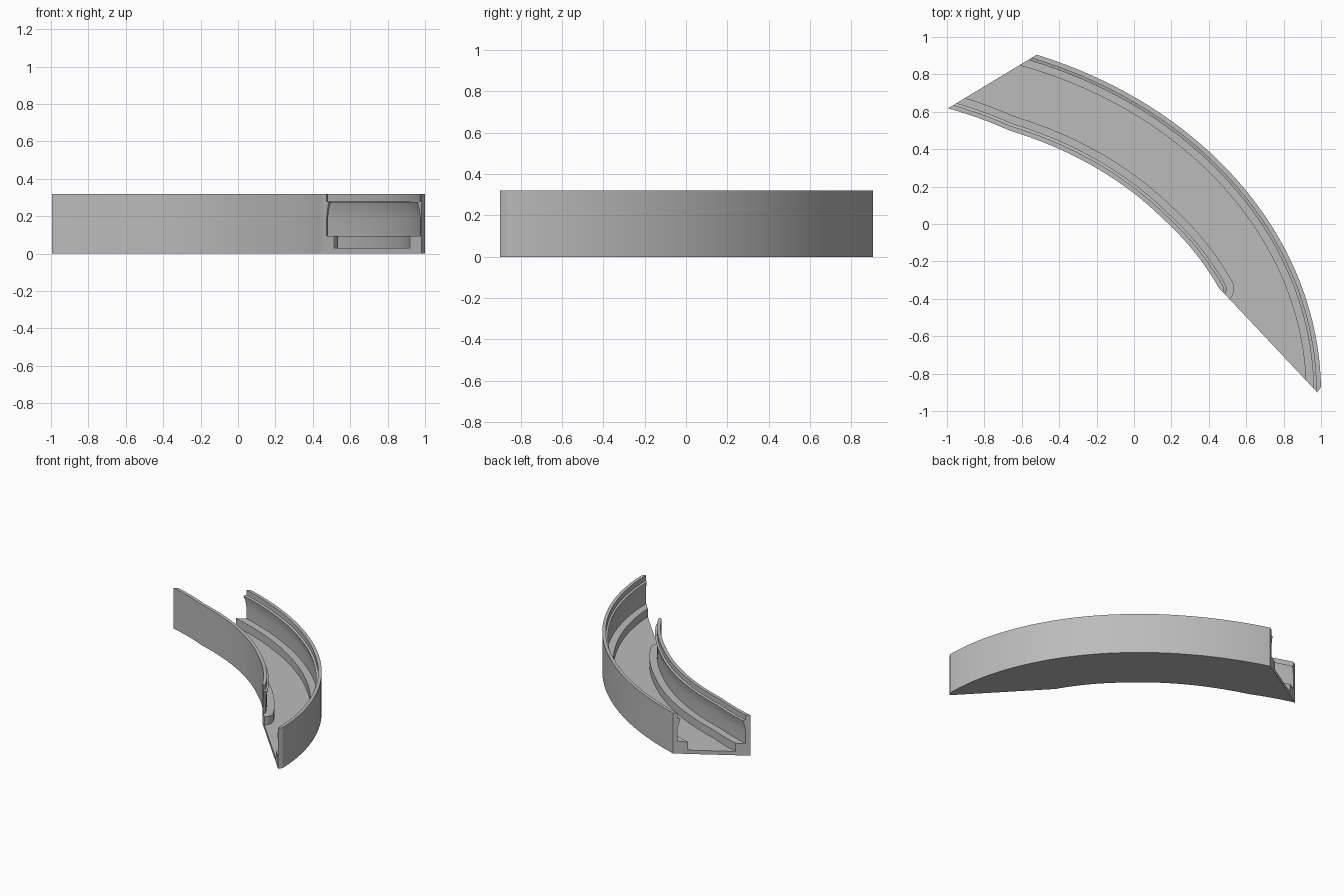
import bpy, bmesh
from math import sin, cos, radians, atan2
from mathutils import Vector

cube = bpy.data.objects.get("Cube")
if cube:
    bpy.data.objects.remove(cube)

# Half of the channel section: distance in from the wall face, height
HALF = [(0, 0), (0, .32), (.025, .32), (.025, .28), (.04, .275), (.03, .235),
        (.025, .19), (.025, .095), (.08, .095), (.08, .03)]
A, B = 2.34, 1.927                 # radii of the outer wall's ellipse
CENTRE = Vector((1 - A, -.9))
PIVOT_ANGLE = 22.5                 # the inner wall ends here and rounds its corner


def outer_point(deg):
    t = radians(deg)
    return CENTRE + Vector((A * cos(t), B * sin(t)))


def normal(deg):
    t = radians(deg)
    return Vector((cos(t) / A, sin(t) / B)).normalized()


def width(deg):
    if deg > 70:
        return .43 - .0045 * (deg - 70)
    return .43 - .02 * min(1, max(0, (40 - deg) / 17))


def inner_point(deg):
    return outer_point(deg) - normal(deg) * width(deg)


def section(bm, inner, n_in, outer, n_out):
    ring = [(inner + n_in * u, z) for u, z in HALF]
    ring += [(outer - n_out * u, z) for u, z in reversed(HALF)]
    return [bm.verts.new((p.x, p.y, z)) for p, z in ring]


bm = bmesh.new()
rings = []

# Main sweep along the bend
STEPS = 36
for i in range(STEPS + 1):
    d = 86 + (PIVOT_ANGLE - 86) * i / STEPS
    rings.append(section(bm, inner_point(d), normal(d), outer_point(d), normal(d)))

# Rounded end of the inner wall, while the outer wall runs on
pivot = inner_point(PIVOT_ANGLE)
n0 = normal(PIVOT_ANGLE)
start = atan2(n0.y, n0.x)
TURN = 12
for i in range(1, TURN + 1):
    f = i / TURN
    a = start + (radians(-75) - start) * f
    d = PIVOT_ANGLE * (1 - f)
    rings.append(section(bm, pivot, Vector((cos(a), sin(a))), outer_point(d), normal(d)))
rings.append(section(bm, pivot, Vector((cos(a), sin(a))), Vector((1, -1.3)), Vector((1, 0))))

for r, s in zip(rings, rings[1:]):
    for j in range(len(r)):
        k = (j + 1) % len(r)
        bm.faces.new((r[j], r[k], s[k], s[j]))
bm.faces.new(rings[0])
bm.faces.new(rings[-1])
bmesh.ops.remove_doubles(bm, verts=bm.verts[:], dist=.0001)
bmesh.ops.recalc_face_normals(bm, faces=bm.faces[:])


def trim(p, q, outward, keep):
    """Cut off one end along the upright plane through p and q, then cap it."""
    faces = [f for f in bm.faces if keep(f.calc_center_median())]
    edges = {e for f in faces for e in f.edges}
    verts = {v for f in faces for v in f.verts}
    along = Vector((q[0] - p[0], q[1] - p[1], 0))
    n = along.cross(Vector((0, 0, 1))).normalized()
    if n.dot(Vector((*outward, 0))) < 0:
        n = -n
    bmesh.ops.bisect_plane(bm, geom=faces + list(edges) + list(verts), dist=.00001,
                           plane_co=(*p, 0), plane_no=n, clear_outer=True)
    bmesh.ops.holes_fill(bm, edges=[e for e in bm.edges if e.is_boundary], sides=0)


trim((-1, .615), (-.52, .905), (-1, 1), lambda c: c.x < -.2)
trim((.462, -.35), (.98, -.9), (-1, -1), lambda c: c.y < -.1)
trim((.98, -.9), (1, -.87), (1, -1), lambda c: c.y < -.1)    # clipped outer tip
bmesh.ops.recalc_face_normals(bm, faces=bm.faces[:])

mesh = bpy.data.meshes.new("curved_channel")
bm.to_mesh(mesh)
bm.free()
channel = bpy.data.objects.new("curved_channel", mesh)
bpy.context.collection.objects.link(channel)

# Plain grey material
grey = bpy.data.materials.new("plain grey")
grey.use_nodes = True
colour = (.5, .5, .5, 1)
grey.diffuse_color = colour
grey.node_tree.nodes["Principled BSDF"].inputs["Base Color"].default_value = colour
mesh.materials.append(grey)

bpy.ops.object.select_all(action='DESELECT')
channel.select_set(True)
bpy.context.view_layer.objects.active = channel
bpy.ops.object.shade_smooth_by_angle(angle=radians(25))
